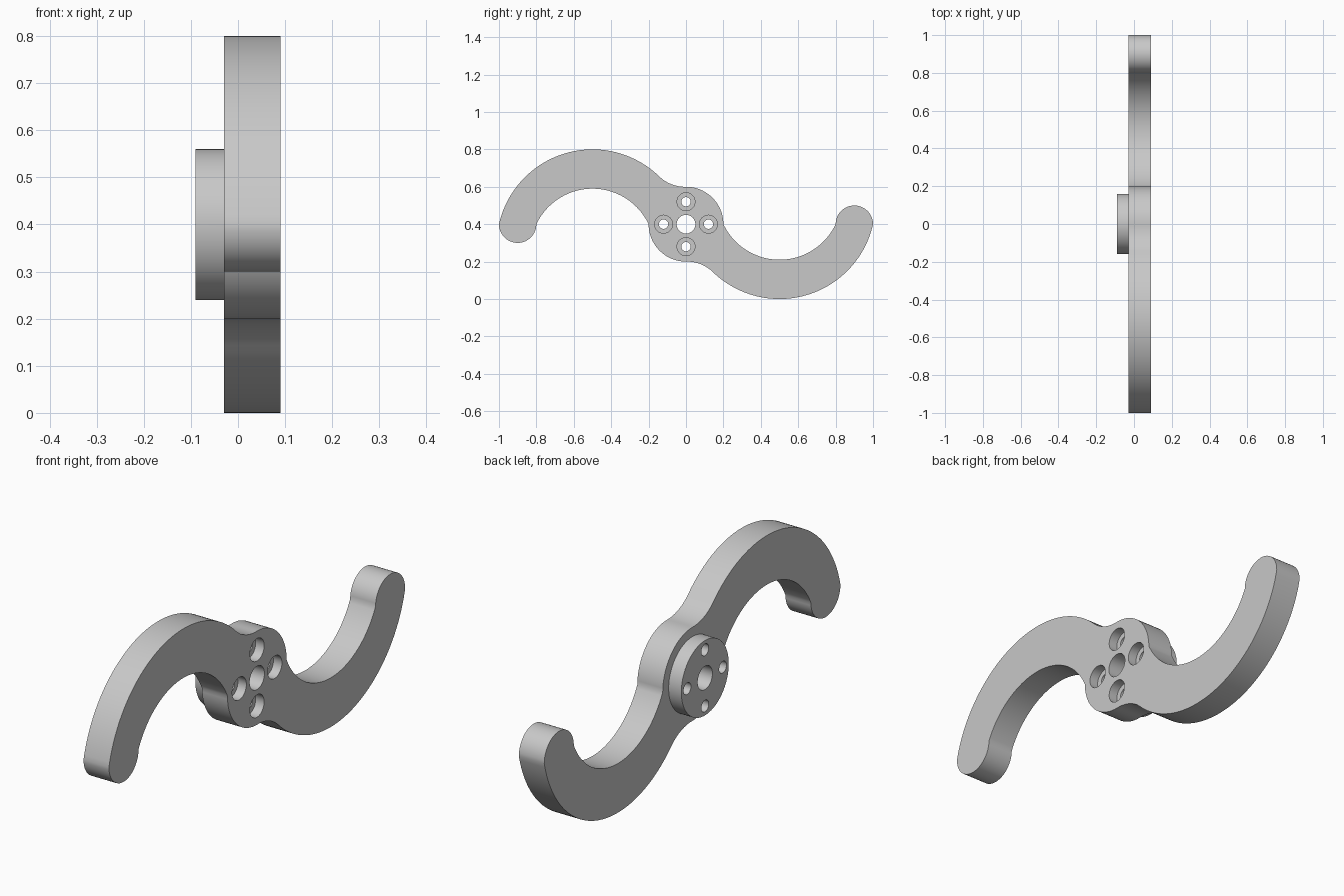
import bpy, bmesh
from math import atan2, cos, sin, pi, tau
from mathutils import Matrix, Vector

if "Cube" in bpy.data.objects:
    bpy.data.objects.remove(bpy.data.objects["Cube"], do_unlink=True)

HUB_Z = 0.4
BACK, FRONT = -0.03, 0.09      # plate faces along x
BOSS_END = -0.09
BOLT_CIRCLE = 0.12

grey = bpy.data.materials.new("light grey")
grey.use_nodes = True
grey.diffuse_color = (0.58, 0.58, 0.58, 1)
grey.node_tree.nodes["Principled BSDF"].inputs["Base Color"].default_value = grey.diffuse_color


def make_object(name, bm):
    bmesh.ops.recalc_face_normals(bm, faces=bm.faces)
    mesh = bpy.data.meshes.new(name)
    bm.to_mesh(mesh)
    bm.free()
    mesh.materials.append(grey)
    obj = bpy.data.objects.new(name, mesh)
    bpy.context.collection.objects.link(obj)
    return obj


def disc(name, radius, x0, x1, y=0, z=0, sides=48):
    """Cylinder along x, placed relative to the hub centre."""
    bm = bmesh.new()
    place = Matrix.Translation(((x0 + x1) / 2, y, HUB_Z + z)) @ Matrix.Rotation(pi / 2, 4, 'Y')
    bmesh.ops.create_cone(bm, cap_ends=True, segments=sides, radius1=radius,
                          radius2=radius, depth=x1 - x0, matrix=place)
    return make_object(name, bm)


def arc(centre, start, end, turn, steps):
    """Points from start up to, not including, end; turn is 1 or -1."""
    c, s, e = Vector(centre), Vector(start), Vector(end)
    a, b = atan2(*(s - c).yx), atan2(*(e - c).yx)
    sweep = turn * ((turn * (b - a)) % tau)
    r = (s - c).length
    return [c + r * Vector((cos(a + sweep * i / steps), sin(a + sweep * i / steps)))
            for i in range(steps)]


def combine(target, tool, operation):
    mod = target.modifiers.new(tool.name, 'BOOLEAN')
    mod.object, mod.operation, mod.solver = tool, operation, 'EXACT'
    tool.hide_render = True
    bpy.context.view_layer.objects.active = target
    bpy.ops.object.modifier_apply(modifier=mod.name)
    bpy.data.objects.remove(tool, do_unlink=True)


# Half outline in (y, z) about the hub: inner curve, tip, outer curve, fillet, hub
root, inner_tip, outer_tip = (-0.2, 0), (-0.8, 0), (-1, 0)
blend, hub_top = (-0.144, 0.256), (-0.002, 0.2)
half = (arc((-0.5, -0.142), root, inner_tip, 1, 48)
        + arc((-0.9, 0), inner_tip, outer_tip, -1, 24)
        + arc((-0.5, -0.1125), outer_tip, blend, -1, 56)
        + arc((-0.005, 0.4), blend, hub_top, 1, 12)
        + arc((0, 0), hub_top, (0.2, 0), -1, 20))
outline = half + [-p for p in half]

# S-shaped plate
bm = bmesh.new()
face = bm.faces.new([bm.verts.new((BACK, p.x, p.y + HUB_Z)) for p in outline])
extruded = bmesh.ops.extrude_face_region(bm, geom=[face])["geom"]
bmesh.ops.translate(bm, vec=(FRONT - BACK, 0, 0),
                    verts=[v for v in extruded if isinstance(v, bmesh.types.BMVert)])
horn = make_object("double_arm_horn", bm)

# Round boss on the rear face
combine(horn, disc("boss", 0.16, BOSS_END, 0.02, sides=96), 'UNION')

# Shaft hole and four counterbored screw holes
combine(horn, disc("shaft_hole", 0.05, -0.2, 0.2), 'DIFFERENCE')
for i in range(4):
    y, z = BOLT_CIRCLE * cos(i * pi / 2), BOLT_CIRCLE * sin(i * pi / 2)
    combine(horn, disc("screw_hole", 0.025, -0.2, 0.2, y, z, 32), 'DIFFERENCE')
    combine(horn, disc("counterbore", 0.048, FRONT - 0.04, 0.2, y, z), 'DIFFERENCE')

bpy.ops.object.select_all(action='DESELECT')
horn.select_set(True)
bpy.context.view_layer.objects.active = horn
bpy.ops.object.shade_smooth_by_angle(angle=pi / 6)
